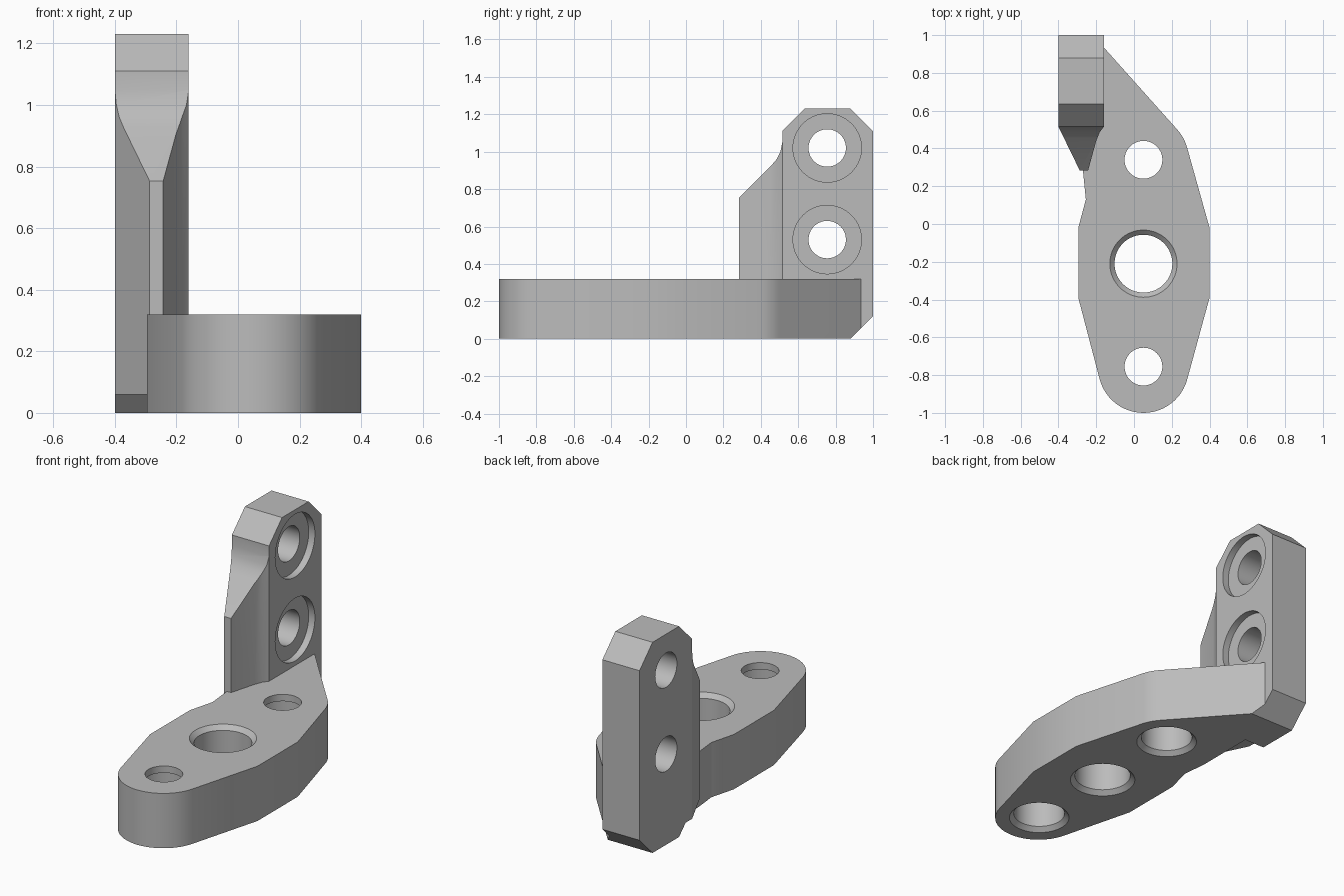
import bpy, bmesh
from math import sin, cos, radians, pi
from mathutils import Vector, Matrix

if "Cube" in bpy.data.objects:
    bpy.data.objects.remove(bpy.data.objects["Cube"])

grey = bpy.data.materials.new("plain grey")
grey.use_nodes = True
colour = (0.5, 0.5, 0.5, 1)
grey.diffuse_color = colour
grey.node_tree.nodes["Principled BSDF"].inputs["Base Color"].default_value = colour


def finish(name, bm):
    bmesh.ops.recalc_face_normals(bm, faces=bm.faces)
    mesh = bpy.data.meshes.new(name)
    bm.to_mesh(mesh)
    bm.free()
    mesh.materials.append(grey)
    ob = bpy.data.objects.new(name, mesh)
    bpy.context.collection.objects.link(ob)
    return ob


def prism(name, points, low, high, axis="z"):
    """Extrude an xy outline along z, or a yz outline along x."""
    bm = bmesh.new()
    place = (lambda a, b: (a, b, low)) if axis == "z" else (lambda a, b: (low, a, b))
    face = bm.faces.new([bm.verts.new(place(a, b)) for a, b in points])
    moved = bmesh.ops.extrude_face_region(bm, geom=[face])["geom"]
    shift = Vector((0, 0, high - low)) if axis == "z" else Vector((high - low, 0, 0))
    bmesh.ops.translate(bm, vec=shift, verts=[v for v in moved if isinstance(v, bmesh.types.BMVert)])
    return finish(name, bm)


def turned(name, profile, centre, along_x=False, sides=64):
    """Closed solid of revolution from (radius, height) rings."""
    bm = bmesh.new()
    rings = [[bm.verts.new((r * cos(2 * pi * i / sides), r * sin(2 * pi * i / sides), h))
              for i in range(sides)] for r, h in profile]
    for a, b in zip(rings, rings[1:]):
        for i in range(sides):
            j = (i + 1) % sides
            bm.faces.new((a[i], a[j], b[j], b[i]))
    bm.faces.new(rings[0])
    bm.faces.new(rings[-1])
    turn = Matrix.Rotation(pi / 2, 4, "Y") if along_x else Matrix()
    bm.transform(Matrix.Translation(centre) @ turn)
    return finish(name, bm)


def combine(target, other, operation):
    mod = target.modifiers.new("combine", "BOOLEAN")
    mod.operation, mod.solver, mod.object = operation, "EXACT", other
    bpy.context.view_layer.objects.active = target
    bpy.ops.object.modifier_apply(modifier=mod.name)
    bpy.data.objects.remove(other)


def arc(cx, cy, r, start, end, steps):
    angles = [radians(start + (end - start) * i / steps) for i in range(steps + 1)]
    return [(cx + r * cos(a), cy + r * sin(a)) for a in angles]


# Flange plate with a rounded front end and angled back
MID = 0.05
outline = arc(MID, -0.76, 0.24, -165, -15, 24)
outline += [(0.4, -0.39), (0.4, -0.02)]
outline += arc(MID, 0.34, 0.24, 15, 42, 6)
outline += [(-0.16, 0.935), (-0.27, 0.935), (-0.27, 0.28), (-0.255, 0.13),
            (-0.295, -0.02), (-0.295, -0.39)]
bracket = prism("mounting_bracket", outline, 0, 0.32)

# Upright plate with clipped corners
upright = prism("upright_plate", [(0.635, 0), (1, 0), (1, 1.11), (0.88, 1.23), (0.635, 1.23),
                                  (0.515, 1.11), (0.515, 0.12)], -0.4, -0.16, "x")

# Tapered rib: plan wedge trimmed by a sloping side profile
rib = prism("front_rib", [(-0.287, 0.283), (-0.243, 0.283), (-0.2, 0.44), (-0.182, 0.485),
                          (-0.16, 0.515), (-0.16, 0.575), (-0.4, 0.575), (-0.4, 0.515)], 0.06, 1.2)
slope = prism("rib_slope", [(0.2, 0), (0.2, 0.67), (0.455, 0.925), (0.485, 0.96),
                            (0.505, 1.0), (0.515, 1.05), (0.6, 1.05), (0.6, 0)], -0.5, 0, "x")
combine(rib, slope, "INTERSECT")
combine(bracket, upright, "UNION")
combine(bracket, rib, "UNION")

# Lower back edge is clipped across the whole part
clip = prism("back_clip", [(0.78, -0.1), (1.2, 0.32), (1.2, -0.1)], -0.6, 0.6, "x")
combine(bracket, clip, "DIFFERENCE")

# End holes: narrow lip above a wide bore, chamfered underneath
for y in (-0.755, 0.34):
    bore = [(0.19, -0.025), (0.14, 0.025), (0.14, 0.28), (0.1, 0.28), (0.1, 0.4)]
    combine(bracket, turned("end_hole", bore, (MID, y, 0)), "DIFFERENCE")

# Centre hole chamfered at both ends
bore = [(0.203, -0.025), (0.153, 0.025), (0.153, 0.295), (0.203, 0.345)]
combine(bracket, turned("centre_hole", bore, (MID, -0.21, 0)), "DIFFERENCE")

# Upright holes with shallow counterbores on the inner face
for z in (0.53, 1.02):
    bore = [(0.1, -0.5), (0.1, -0.2), (0.183, -0.2), (0.183, -0.1)]
    combine(bracket, turned("upright_hole", bore, (0, 0.755, z), True), "DIFFERENCE")

bpy.ops.object.select_all(action="DESELECT")
bracket.select_set(True)
bpy.context.view_layer.objects.active = bracket
bpy.ops.object.shade_smooth_by_angle(angle=radians(20))
